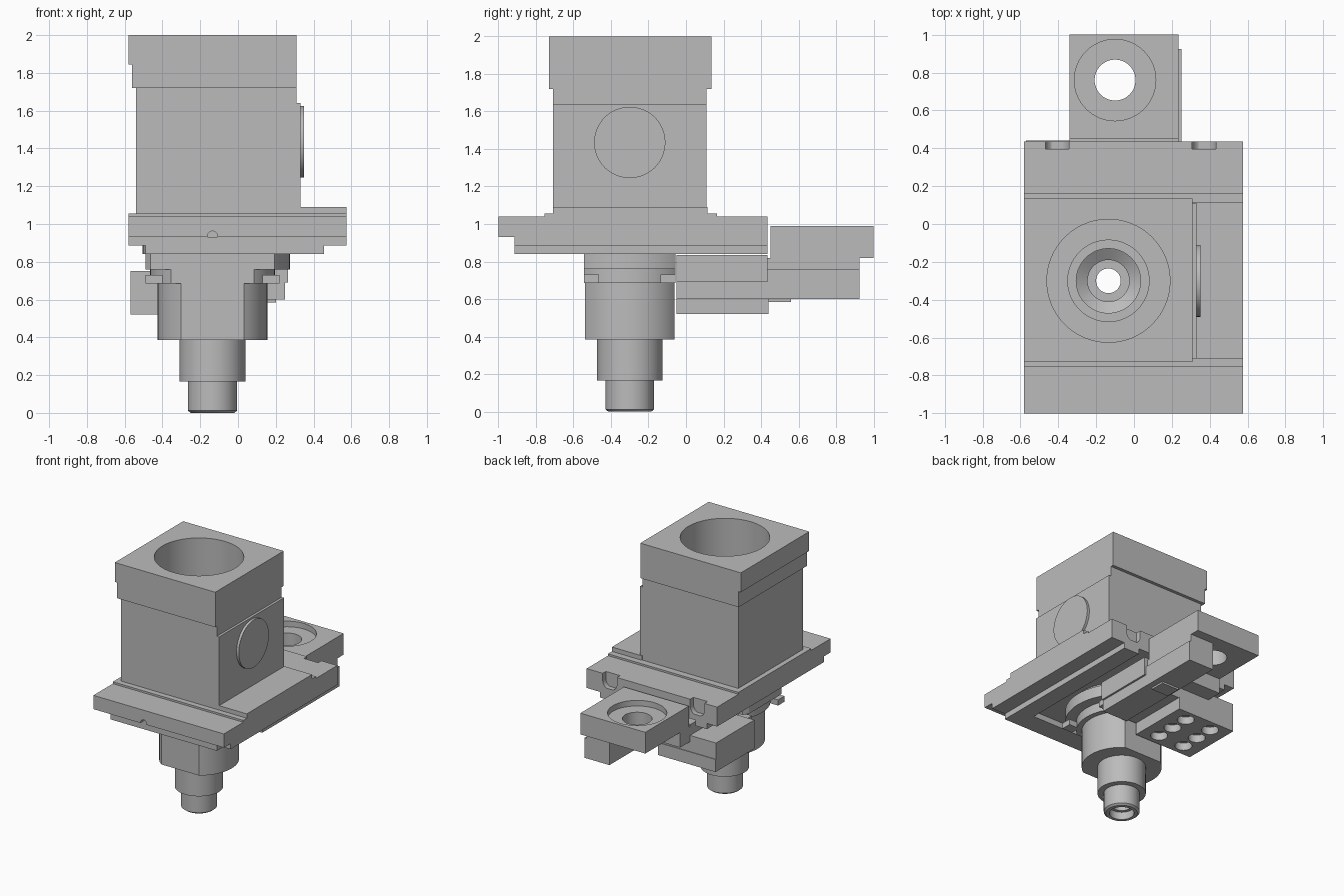
import bpy, bmesh, math
from mathutils import Matrix, Vector

cube = bpy.data.objects.get("Cube")
if cube:
    bpy.data.objects.remove(cube)

steel = bpy.data.materials.new("machined_grey")
steel.use_nodes = True
GREY = (0.5, 0.5, 0.5, 1)
steel.diffuse_color = GREY
steel.node_tree.nodes["Principled BSDF"].inputs["Base Color"].default_value = GREY

AX, AY = -0.135, -0.30          # spindle axis


def make(name, bm):
    bmesh.ops.recalc_face_normals(bm, faces=bm.faces)
    mesh = bpy.data.meshes.new(name)
    bm.to_mesh(mesh)
    bm.free()
    mesh.materials.append(steel)
    ob = bpy.data.objects.new(name, mesh)
    bpy.context.collection.objects.link(ob)
    return ob


def box(name, x, y, z):
    bm = bmesh.new()
    bmesh.ops.create_cube(bm, size=1)
    for v in bm.verts:
        v.co = [r[0] if c < 0 else r[1] for c, r in zip(v.co, (x, y, z))]
    return make(name, bm)


def cylinder(name, centre, radius, depth, axis="z", tip=None):
    bm = bmesh.new()
    turn = {"z": Matrix(), "x": Matrix.Rotation(math.pi / 2, 4, "Y"),
            "y": Matrix.Rotation(math.pi / 2, 4, "X")}[axis]
    bmesh.ops.create_cone(bm, cap_ends=True, segments=64, radius1=tip or radius,
                          radius2=radius, depth=depth,
                          matrix=Matrix.Translation(centre) @ turn)
    return make(name, bm)


def rod(name, radius, z0, z1, tip=None, x=AX, y=AY):
    return cylinder(name, (x, y, (z0 + z1) / 2), radius, z1 - z0, "z", tip)


def lathe(name, profile):
    """Solid of revolution about the spindle axis from (radius, z) points."""
    bm = bmesh.new()
    verts = [bm.verts.new((AX + r, AY, z)) for r, z in profile]
    edges = [bm.edges.new(p) for p in zip(verts, verts[1:])]
    bmesh.ops.spin(bm, geom=verts + edges, cent=(AX, AY, 0), axis=(0, 0, 1),
                   angle=math.tau, steps=64)
    bmesh.ops.remove_doubles(bm, verts=bm.verts, dist=0.0001)
    return make(name, bm)


def carve(ob, cutters, operation="DIFFERENCE"):
    for c in cutters:
        c.hide_render = True
        mod = ob.modifiers.new("cut", "BOOLEAN")
        mod.operation, mod.object, mod.solver = operation, c, "EXACT"
    graph = bpy.context.evaluated_depsgraph_get()
    graph.update()
    mesh = bpy.data.meshes.new_from_object(ob.evaluated_get(graph))
    ob.modifiers.clear()
    ob.data = mesh


def discard(cutters):
    for c in cutters:
        bpy.data.objects.remove(c)


def flatted(name, radius, z0, z1, half, left=-1, right=1):
    """Disc about the axis with flats on the front and back."""
    ob = rod(name, radius, z0, z1)
    keep = [box("flat_cutter", (AX + left, AX + right), (AY - half, AY + half), (z0 - 1, z1 + 1))]
    carve(ob, keep, "INTERSECT")
    discard(keep)
    return ob


# Housing
bored = [
    box("housing", (-0.54, 0.31), (-0.71, 0.11), (1.0, 1.72)),
    box("housing_cap", (-0.56, 0.31), (-0.73, 0.135), (1.72, 2.0)),
]
box("cap_side_lip", (-0.58, -0.56), (-0.73, 0.135), (1.845, 2.0))
box("housing_side_pad", (0.31, 0.33), (-0.71, 0.11), (1.0, 1.64))
cylinder("side_cover", (0.34, AY, 1.435), 0.19, 0.02, "x")

# Mounting plate with raised pads and rear and front notches
plate = box("mounting_plate", (-0.58, 0.575), (-1.0, 0.435), (0.93, 1.04))
lower = box("plate_lower_step", (-0.58, 0.575), (-0.915, 0.435), (0.885, 0.93))
pad = box("plate_raised_pad", (-0.58, 0.575), (-0.755, 0.165), (1.04, 1.055))
box("plate_side_ledge", (0.31, 0.575), (-0.71, 0.115), (1.05, 1.09))
bored += [plate, lower, pad]
notches = []
for x in (-0.405, 0.37):
    notches.append(cylinder("notch_round", (x, 0.42, 0.985), 0.063, 0.05, "y"))
    notches.append(box("notch_slot", (x - 0.063, x + 0.063), (0.395, 0.445), (0.985, 1.1)))
notches.append(cylinder("front_notch", (AX, -0.95, 0.935), 0.027, 0.12, "y"))
carve(plate, notches)
discard(notches)

# Underside frame of the plate
box("underside_front_bar", (-0.49, 0.455), (-0.915, -0.75), (0.84, 0.89))
box("underside_left_rail", (0.32, 0.455), (-0.75, 0.435), (0.84, 0.89))
box("underside_right_rail", (-0.49, -0.39), (-0.75, 0.435), (0.84, 0.89))

# Spindle: flange, locking lug, flatted collar and stepped nose
bored += [
    rod("spindle_seat", 0.37, 0.84, 0.89),
    flatted("spindle_flange", 0.41, 0.76, 0.85, 0.245, left=-0.355),
    flatted("locking_lug", 0.33, 0.685, 0.76, 0.245),
    flatted("flatted_collar", 0.29, 0.385, 0.69, 0.2375),
    rod("nose_upper", 0.175, 0.165, 0.385),
    rod("nose_lower", 0.13, 0.012, 0.165),
    rod("nose_chamfer", 0.13, 0.0, 0.012, tip=0.115),
]
for sx in (-1, 1):
    for sy in (-1, 1):
        x, y = AX + 0.31 * sx, AY + 0.205 * sy
        box("lug_tab", (x - 0.045, x + 0.045), (y - 0.04, y + 0.04), (0.685, 0.73))

# Stepped bore running down the axis
bore = lathe("bore_cutter", [(0, 2.1), (0.325, 2.1), (0.325, 0.95), (0.215, 0.95),
                             (0.215, 0.65), (0.17, 0.65), (0.17, 0.45), (0.11, 0.41),
                             (0.11, 0.25), (0.065, 0.25), (0.065, 0.06), (0.09, 0.06),
                             (0.09, -0.1), (0, -0.1)])
for ob in bored:
    carve(ob, [bore])
discard([bore])

# Rear bracket: cross block, port block with six holes, side beam
box("bracket_cross_block", (-0.57, 0.25), (-0.05, 0.435), (0.615, 0.75))
box("bracket_top_rail", (-0.34, 0.265), (-0.05, 0.435), (0.69, 0.835))
ports = box("port_block", (-0.57, -0.06), (-0.05, 0.44), (0.52, 0.62))
holes = [rod("port_hole", 0.062, 0.45, 0.58, x=x, y=0.195 + 0.15 * i)
         for x in (-0.43, -0.20) for i in (-1, 0, 1)]
carve(ports, holes)
discard(holes)
box("side_beam", (0.03, 0.25), (-0.05, 0.925), (0.6, 0.76))
box("side_beam_top", (0.03, 0.235), (0.43, 0.925), (0.76, 0.82))
box("side_beam_foot", (0.05, 0.2), (0.44, 0.56), (0.585, 0.6))
box("arm_neck", (-0.34, 0.235), (0.43, 0.56), (0.7, 0.82))

# Rear arm head with counterbored hole
head = box("arm_head", (-0.34, 0.235), (0.45, 1.0), (0.82, 0.99))
counterbore = [rod("wide_bore", 0.215, 0.945, 1.1, x=-0.1, y=0.76),
               rod("through_bore", 0.108, 0.7, 1.1, x=-0.1, y=0.76)]
carve(head, counterbore)
carve(bpy.data.objects["side_beam_top"], counterbore)
discard(counterbore)

# Smooth round walls, crisp edges
bpy.ops.object.select_all(action="DESELECT")
for ob in bpy.context.collection.objects:
    if ob.type == "MESH":
        ob.select_set(True)
        bpy.context.view_layer.objects.active = ob
bpy.ops.object.shade_smooth_by_angle(angle=math.radians(30))
